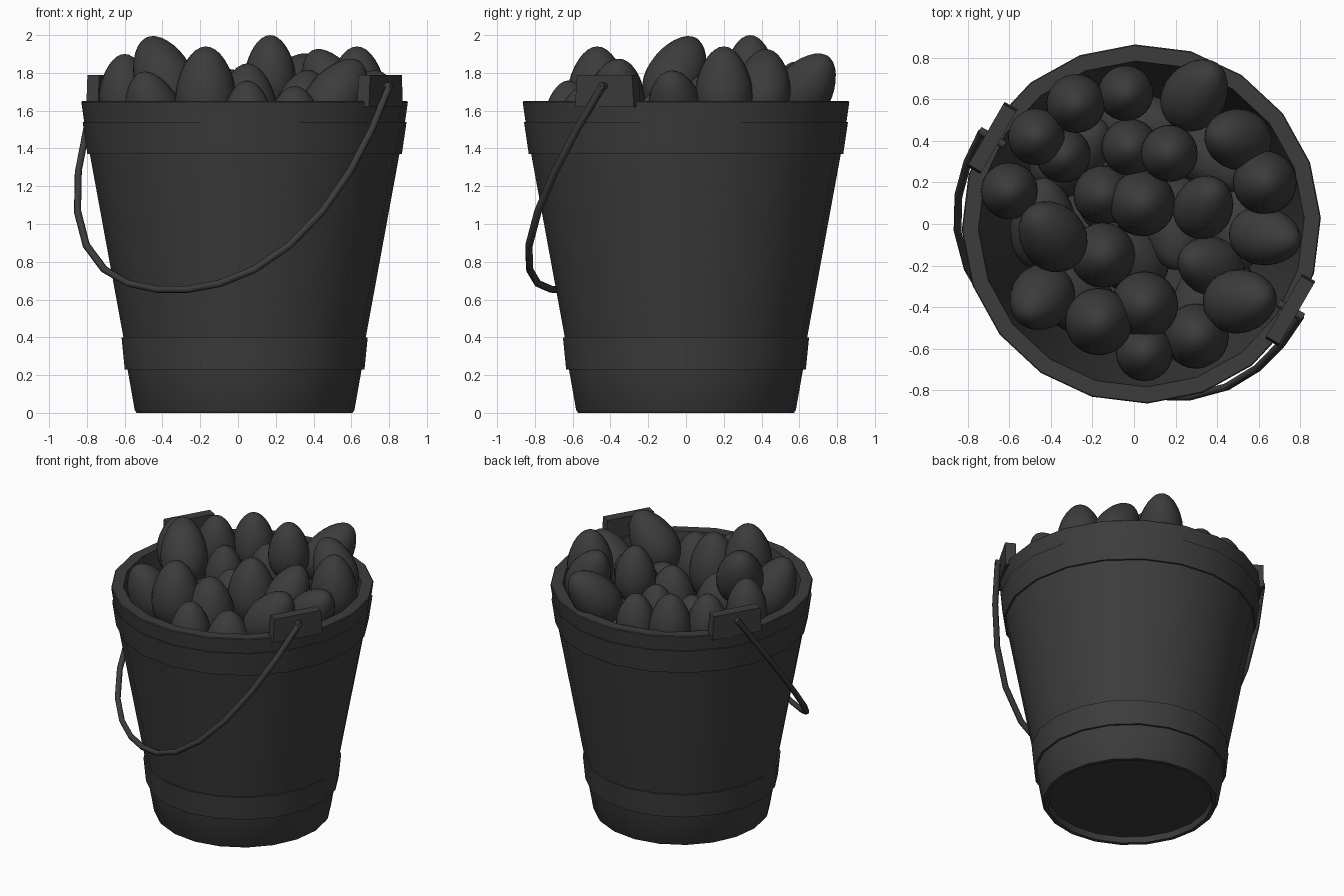
import bpy, bmesh, math
from mathutils import Vector, Matrix

if "Cube" in bpy.data.objects:
    bpy.data.objects.remove(bpy.data.objects["Cube"])

charcoal = bpy.data.materials.new("charcoal")
charcoal.use_nodes = True
charcoal.diffuse_color = (0.045, 0.045, 0.045, 1)
charcoal.node_tree.nodes["Principled BSDF"].inputs["Base Color"].default_value = charcoal.diffuse_color

AXIS = Vector((0.035, 0, 0))           # bucket centre line
OUT = Vector((math.cos(math.radians(-30)), math.sin(math.radians(-30)), 0))  # towards one lug


def finish(name, bm, angle=None):
    """Turn a bmesh into a named, coloured object."""
    bmesh.ops.recalc_face_normals(bm, faces=bm.faces)
    mesh = bpy.data.meshes.new(name)
    bm.to_mesh(mesh)
    bm.free()
    mesh.materials.append(charcoal)
    obj = bpy.data.objects.new(name, mesh)
    bpy.context.collection.objects.link(obj)
    if angle:
        bpy.ops.object.select_all(action='DESELECT')
        obj.select_set(True)
        bpy.context.view_layer.objects.active = obj
        bpy.ops.object.shade_smooth_by_angle(angle=math.radians(angle))
    return obj


def lathe(name, profile, steps=20):
    """Revolve (radius, height) points around the bucket axis."""
    bm = bmesh.new()
    turn = Matrix.Rotation(math.radians(2), 3, 'Z')
    verts = [bm.verts.new(turn @ Vector((r, 0, z)) + AXIS) for r, z in profile]
    edges = [bm.edges.new(pair) for pair in zip(verts, verts[1:])]
    bmesh.ops.spin(bm, geom=verts + edges, cent=AXIS, axis=(0, 0, 1),
                   angle=math.tau, steps=steps, use_duplicate=False)
    bmesh.ops.remove_doubles(bm, verts=bm.verts, dist=0.0005)
    return finish(name, bm, 30)


def egg(name, x, y, top, r, lean_x=0.0, lean_y=0.0):
    """Egg seen centred on x, y whose highest point is at top."""
    axis = Vector((lean_x, lean_y, 1)).normalized()
    half = 1.5 * r
    rise = math.sqrt((r * r) * (1 - axis.z ** 2) + (half * axis.z) ** 2)
    bm = bmesh.new()
    bmesh.ops.create_uvsphere(bm, u_segments=24, v_segments=16, radius=1)
    for v in bm.verts:
        taper = 1 - 0.17 * v.co.z
        v.co = Vector((v.co.x * r * taper, v.co.y * r * taper, v.co.z * half))
    spin = Vector((0, 0, 1)).rotation_difference(axis).to_matrix().to_4x4()
    bm.transform(Matrix.Translation((x, y, top - rise)) @ spin)
    return finish(name, bm, 60)


# Bucket: foot ring, two bands, rim, inner wall and floor
lathe("bucket", [
    (0, 0.04), (0.535, 0.04), (0.545, 0), (0.572, 0), (0.582, 0.015),
    (0.62, 0.23), (0.635, 0.23), (0.652, 0.40), (0.642, 0.40),
    (0.82, 1.37), (0.833, 1.37), (0.858, 1.54), (0.85, 1.54),
    (0.865, 1.645), (0.86, 1.65), (0.785, 1.65), (0.53, 0.1), (0, 0.1)])

# Lugs and pegs on opposite sides of the rim
for side, label in ((1, "left"), (-1, "right")):
    d = OUT * side
    facing = Matrix.Rotation(math.atan2(d.y, d.x), 4, 'Z')
    bm = bmesh.new()
    bmesh.ops.create_cube(bm, size=1)
    for v in bm.verts:
        v.co = Vector((v.co.x * 0.072, v.co.y * (0.336 if v.co.z > 0 else 0.36), v.co.z * 0.17))
    bm.transform(Matrix.Translation(AXIS + d * 0.828 + Vector((0, 0, 1.705))) @ facing)
    finish(label + "_lug", bm)
    bm = bmesh.new()
    bmesh.ops.create_cone(bm, cap_ends=True, segments=8, radius1=0.02, radius2=0.02, depth=0.14)
    bm.transform(Matrix.Translation(AXIS + d * 0.83 + Vector((0, 0, 1.73)))
                 @ facing @ Matrix.Rotation(math.pi / 2, 4, 'Y'))
    finish(label + "_peg", bm, 60)

# Wire handle: half loop hanging against the front
drop = Vector((-0.385, -0.667, -1.08))
curve = bpy.data.curves.new("handle_path", 'CURVE')
curve.dimensions = '3D'
curve.bevel_depth = 0.02
curve.bevel_resolution = 1
curve.use_fill_caps = True
spline = curve.splines.new('POLY')
count = 16
spline.points.add(count - 1)
for i, point in enumerate(spline.points):
    t = math.pi * i / (count - 1)
    bulge = 1 + 0.05 * math.sin(2 * t) ** 2
    p = (OUT * 0.885 * math.cos(t) + drop * math.sin(t)) * bulge
    point.co = (*(p + AXIS + Vector((0, 0, 1.73))), 1)
handle = bpy.data.objects.new("handle", curve)
bpy.context.collection.objects.link(handle)
curve.materials.append(charcoal)

# Upright eggs: x, y, top, radius
upright = [
    (-0.6, 0.16, 1.9, 0.135), (-0.17, -0.47, 1.94, 0.16), (0.3, -0.54, 1.73, 0.155),
    (0.05, -0.39, 1.85, 0.16), (0.05, -0.62, 1.76, 0.135), (0.63, 0.2, 1.94, 0.152),
    (0.04, 0.1, 1.8, 0.157), (0.17, 0.34, 2.0, 0.135), (-0.04, 0.63, 1.82, 0.132),
    (-0.28, 0.58, 1.86, 0.14), (-0.47, 0.42, 1.85, 0.135), (-0.34, 0.33, 1.7, 0.13),
    (-0.02, 0.37, 1.78, 0.135), (-0.15, 0.14, 1.65, 0.14), (-0.15, -0.15, 1.7, 0.155)]
# Leaning eggs: x, y, top, radius, lean
leaning = [
    (-0.4, -0.05, 2.0, 0.155, -0.4, 0.5), (-0.45, -0.36, 1.81, 0.15, -0.3, -0.35),
    (0.52, -0.37, 1.88, 0.152, 0.65, 0.1), (0.64, -0.06, 1.82, 0.14, 0.9, -0.15),
    (0.34, 0.09, 1.82, 0.14, 0.25, 0.45), (0.49, 0.41, 1.93, 0.145, -0.5, 0.1),
    (0.3, 0.63, 1.91, 0.15, 0.5, 0.7), (0.36, -0.2, 1.65, 0.14, -0.6, 0.2)]
for i, data in enumerate(upright + leaning):
    egg(f"egg_{i + 1}", *data)

# Lower layer of lying eggs that fills the gaps
for i in range(8):
    a = math.tau * i / 8
    c, s = math.cos(a), math.sin(a)
    egg(f"lower_egg_{i + 1}", AXIS.x + 0.47 * c, 0.47 * s, 1.48, 0.16, 2 * s, -2 * c)
for i in range(3):
    a = math.tau * i / 3
    c, s = math.cos(a), math.sin(a)
    egg(f"middle_egg_{i + 1}", AXIS.x + 0.17 * c, 0.17 * s, 1.5, 0.16, 2 * s, -2 * c)
